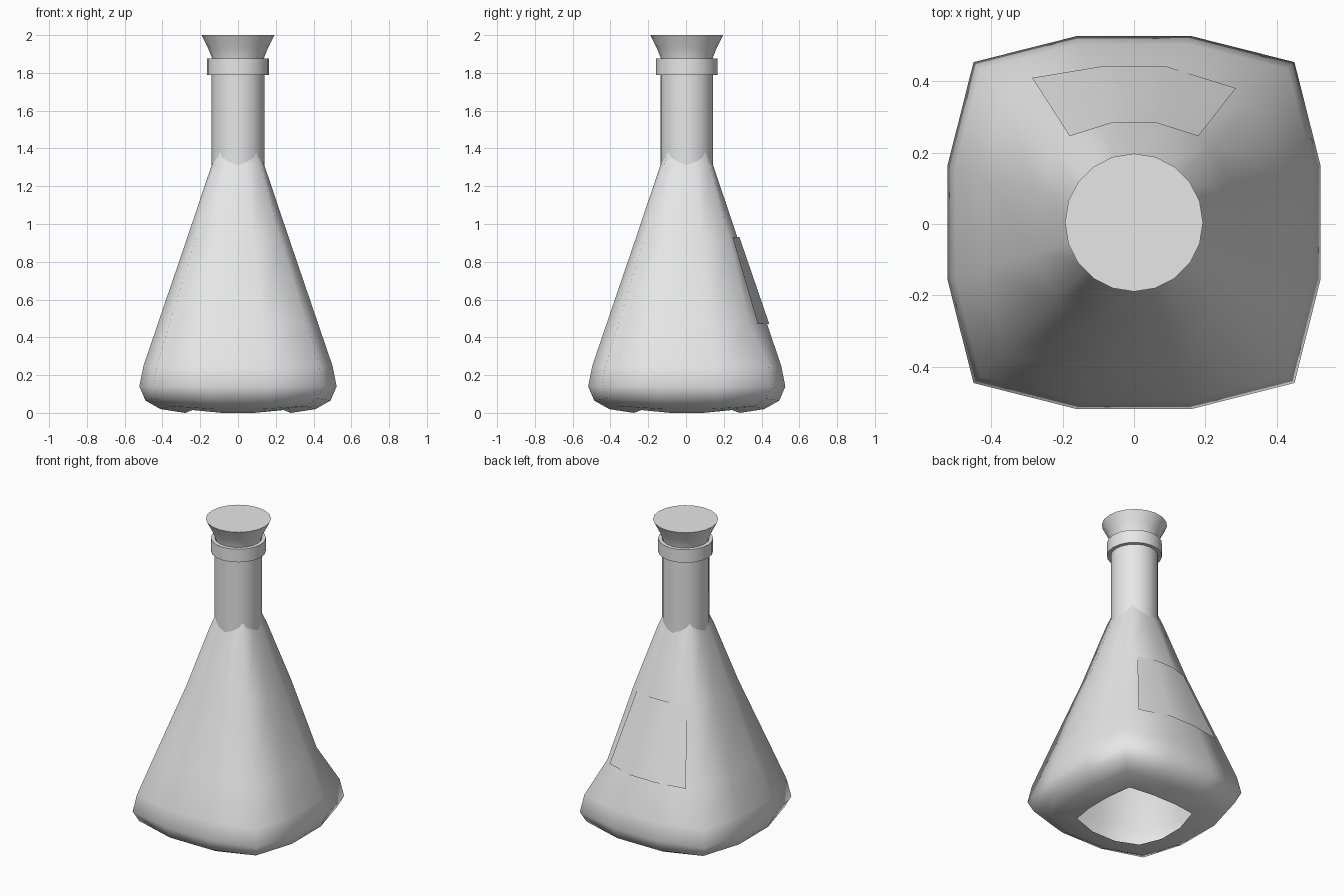
import bpy, bmesh, math

if "Cube" in bpy.data.objects:
    bpy.data.objects.remove(bpy.data.objects["Cube"])

CY = 0.004  # the whole flask sits a touch towards the back

mat = bpy.data.materials.new("plain_grey")
mat.diffuse_color = (0.8, 0.8, 0.8, 1)
mat.use_nodes = True
mat.node_tree.nodes["Principled BSDF"].inputs["Base Color"].default_value = mat.diffuse_color


def finish(name, bm, angle, recalc=True):
    if recalc:
        bmesh.ops.recalc_face_normals(bm, faces=bm.faces[:])
    me = bpy.data.meshes.new(name)
    bm.to_mesh(me)
    bm.free()
    me.materials.append(mat)
    ob = bpy.data.objects.new(name, me)
    bpy.context.collection.objects.link(ob)
    bpy.context.view_layer.objects.active = ob
    ob.select_set(True)
    bpy.ops.object.shade_smooth_by_angle(angle=math.radians(angle))
    ob.select_set(False)
    return ob


def skin(bm, rings, closed=True):
    n = len(rings[0])
    for a, b in zip(rings, rings[1:]):
        for i in range(n if closed else n - 1):
            j = (i + 1) % n
            bm.faces.new((a[i], a[j], b[j], b[i]))


def lathe(name, profile, sides=20, cap_top=False, loop=False):
    bm = bmesh.new()
    rings = []
    for r, z in profile:
        rings.append([bm.verts.new((r * math.cos(2 * math.pi * i / sides),
                                    CY + r * math.sin(2 * math.pi * i / sides), z))
                      for i in range(sides)])
    skin(bm, rings + rings[:1] if loop else rings)
    if cap_top:
        bm.faces.new(rings[-1])
    return finish(name, bm, 35)


# Body: rounded-square rings (12 points), open underneath
# half width, height, corner ratio, corner lift
levels = [(0.28, 0.0, 0.86, 0.015), (0.41, 0.02, 0.86, 0.015), (0.49, 0.065, 0.86, 0.01),
          (0.522, 0.14, 0.86, 0), (0.50, 0.25, 0.86, 0), (0.425, 0.47, 0.855, 0),
          (0.268, 0.93, 0.83, 0), (0.14, 1.31, 0.86, 0), (0.095, 1.43, 0.86, 0)]
bm = bmesh.new()
rings = []
for h, z, c, lift in levels:
    ring = []
    for q in range(4):
        ca, sa = (1, 0, -1, 0)[q], (0, 1, 0, -1)[q]
        for x, y, dz in ((h, -0.305 * h, 0), (h, 0.305 * h, 0), (c * h, c * h, lift)):
            if q == 0 and dz == lift and x == y and z == 0.47:
                x = y = 0.332  # slightly dented back right corner
            ring.append(bm.verts.new((x * ca - y * sa, CY + x * sa + y * ca, z + dz)))
    rings.append(ring)
skin(bm, rings)
finish("flask_body", bm, 75)

# Label: thin sheet wrapped over the back
bm = bmesh.new()
rows = [[(0.285, 0.38), (0.09, 0.441), (-0.09, 0.441), (-0.285, 0.409)],
        [(0.18, 0.246), (0.062, 0.283), (-0.062, 0.283), (-0.18, 0.246)]]
skin(bm, [[bm.verts.new((x, y, z)) for x, y in row] for row, z in zip(rows, (0.47, 0.93))],
     closed=False)
finish("label", bm, 35, recalc=False)

# Neck, lip ring and stopper
lathe("neck", [(0.14, 1.22), (0.14, 1.87)])
lathe("lip_ring", [(0.139, 1.79), (0.163, 1.79), (0.163, 1.875), (0.139, 1.875)], loop=True)
lathe("stopper", [(0.125, 1.78), (0.136, 1.875), (0.16, 1.935), (0.193, 2.0)], cap_top=True)
